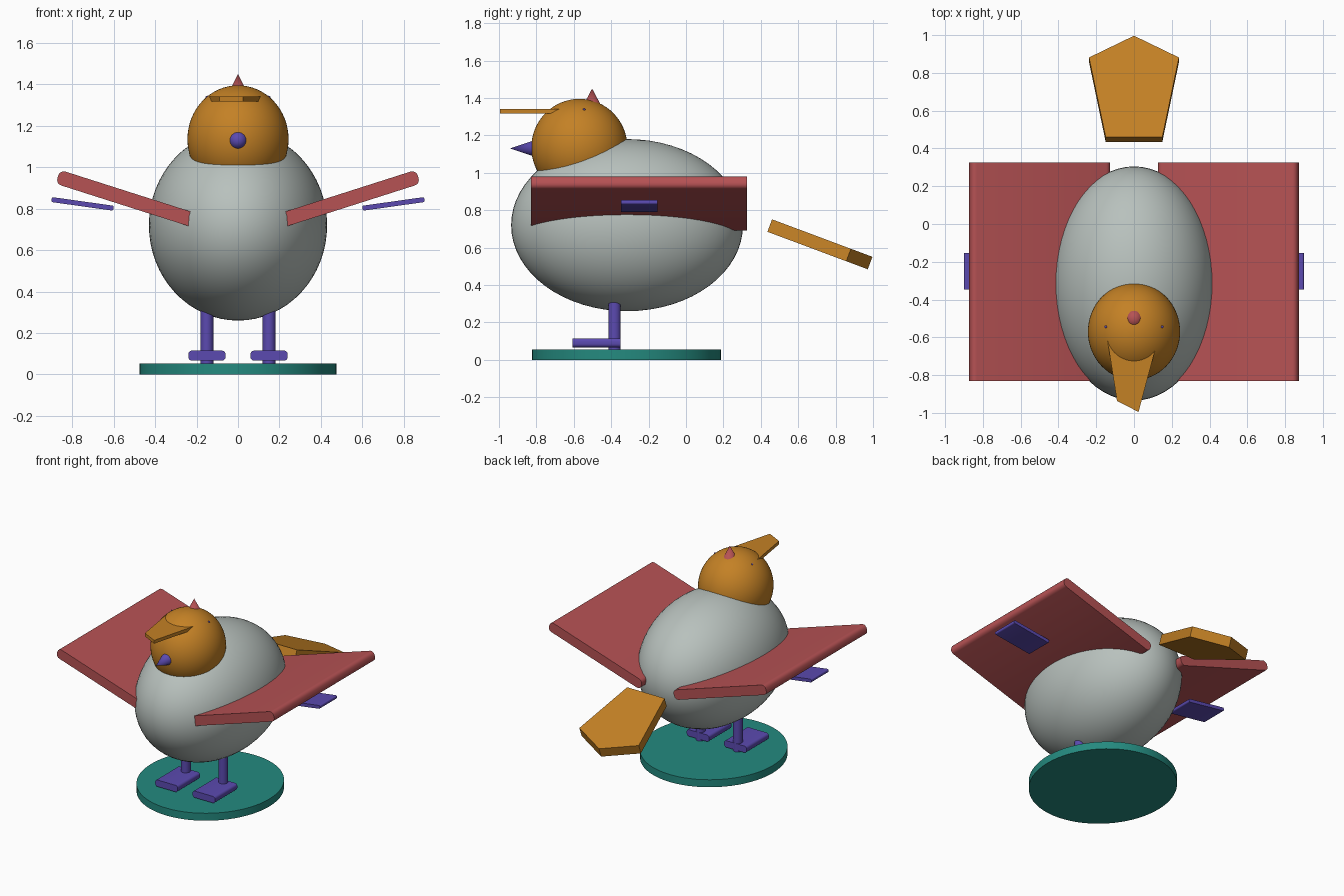
import bpy, bmesh, math
from mathutils import Matrix, Vector

cube = bpy.data.objects.get("Cube")
if cube:
    bpy.data.objects.remove(cube, do_unlink=True)


def material(name, rgb):
    """Flat colour from 0-255 display values, stored linear."""
    lin = [((c / 255 + 0.055) / 1.055) ** 2.4 for c in rgb] + [1.0]
    m = bpy.data.materials.new(name)
    m.use_nodes = True
    m.diffuse_color = lin
    m.node_tree.nodes["Principled BSDF"].inputs["Base Color"].default_value = lin
    return m


GREY = material("soft grey", (184, 193, 189))
RED = material("dusty red", (182, 82, 84))
ORANGE = material("amber orange", (196, 129, 37))
PURPLE = material("violet", (91, 74, 176))
TEAL = material("deep teal", (36, 138, 127))


def finish(bm, name, mat, matrix=Matrix(), smooth=True):
    bmesh.ops.transform(bm, matrix=matrix, verts=bm.verts)
    bmesh.ops.recalc_face_normals(bm, faces=bm.faces)
    me = bpy.data.meshes.new(name)
    bm.to_mesh(me)
    bm.free()
    me.materials.append(mat)
    ob = bpy.data.objects.new(name, me)
    bpy.context.collection.objects.link(ob)
    if smooth:
        bpy.ops.object.select_all(action="DESELECT")
        ob.select_set(True)
        bpy.context.view_layer.objects.active = ob
        bpy.ops.object.shade_smooth_by_angle(angle=math.radians(35))
    return ob


def ellipsoid(name, mat, centre, radii):
    bm = bmesh.new()
    bmesh.ops.create_uvsphere(bm, u_segments=64, v_segments=32, radius=1)
    finish(bm, name, mat, Matrix.LocRotScale(Vector(centre), None, Vector(radii)))


def cone(name, mat, centre, r1, r2, depth, tilt=0, stretch=(1, 1, 1)):
    bm = bmesh.new()
    bmesh.ops.create_cone(bm, cap_ends=True, segments=64,
                          radius1=r1, radius2=r2, depth=depth)
    place = Matrix.Translation(centre) @ Matrix.Diagonal((*stretch, 1))
    finish(bm, name, mat, place @ Matrix.Rotation(tilt, 4, "X"))


def slab(name, mat, centre, size, bevel, tilt=0):
    """Box whose lengthwise (y) edges are rounded, tilted about y."""
    bm = bmesh.new()
    bmesh.ops.create_cube(bm, size=1)
    bmesh.ops.scale(bm, vec=size, verts=bm.verts)
    edges = [e for e in bm.edges
             if abs(e.verts[0].co.y - e.verts[1].co.y) > size[1] / 2]
    bmesh.ops.bevel(bm, geom=edges, offset=bevel, segments=5,
                    profile=0.5, affect="EDGES")
    finish(bm, name, mat,
           Matrix.Translation(centre) @ Matrix.Rotation(tilt, 4, "Y"))


def plate(name, mat, outline, thickness, matrix):
    """Flat outline extruded downwards."""
    bm = bmesh.new()
    face = bm.faces.new([bm.verts.new((x, y, 0)) for x, y in outline])
    new = bmesh.ops.extrude_face_region(bm, geom=[face])["geom"]
    verts = [v for v in new if isinstance(v, bmesh.types.BMVert)]
    bmesh.ops.translate(bm, vec=(0, 0, -thickness), verts=verts)
    finish(bm, name, mat, matrix, smooth=False)


# Body and head
ellipsoid("body", GREY, (0, -0.315, 0.72), (0.43, 0.62, 0.46))
ellipsoid("head", ORANGE, (0, -0.57, 1.135), (0.244, 0.257, 0.26))

# Beak and crest
cone("beak", PURPLE, (0, -0.865, 1.13), 0.05, 0, 0.15, math.pi / 2)
cone("crest", RED, (0, -0.502, 1.4), 0.053, 0, 0.1, 0, (0.94, 1, 1))

# Lopsided brim at the front of the head
plate("brim", ORANGE,
      [(-0.143, -0.6), (-0.09, -0.937), (0.024, -0.995), (0.13, -0.6)],
      0.024, Matrix.Translation((0, 0, 1.342)))

# Tail fan
plate("tail", ORANGE,
      [(-0.15, 0), (0.15, 0), (0.238, 0.45), (0, 0.573), (-0.238, 0.45)],
      0.071,
      Matrix.Translation((0, 0.46, 0.751)) @ Matrix.Rotation(math.radians(-20.5), 4, "X"))

# Paired parts
for side, s in (("left", 1), ("right", -1)):
    slab(side + "_wing", RED, (s * 0.5, -0.2525, 0.836), (0.775, 1.155, 0.07),
         0.028, -s * math.radians(17.7))
    slab(side + "_wing_plate", PURPLE, (s * 0.75, -0.25, 0.823),
         (0.303, 0.195, 0.024), 0.009, -s * math.radians(8))
    cone(side + "_leg", PURPLE, (s * 0.15, -0.382, 0.205), 0.033, 0.033, 0.31,
         0, (0.94, 1, 1))
    slab(side + "_foot", PURPLE, (s * 0.15, -0.478, 0.091), (0.18, 0.255, 0.048), 0.018)
    ellipsoid(side + "_eye", PURPLE, (s * 0.149, -0.545, 1.338), (0.007, 0.007, 0.007))

# Stand
cone("stand", TEAL, (0, -0.318, 0.027), 0.505, 0.505, 0.054, 0, (0.94, 1, 1))
